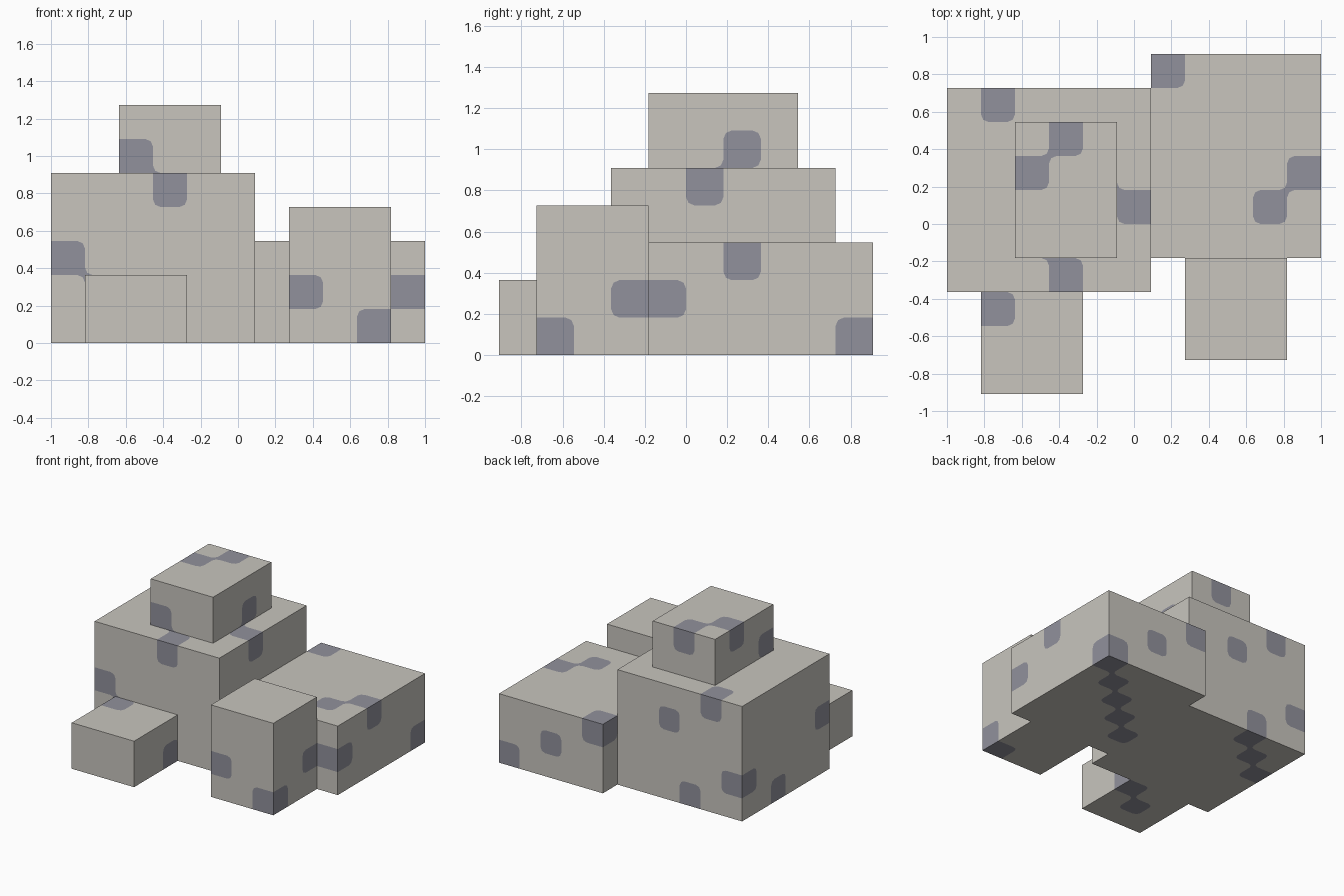
import bpy, bmesh
from collections import defaultdict
from mathutils import Vector

if "Cube" in bpy.data.objects:
    bpy.data.objects.remove(bpy.data.objects["Cube"])

U = 2 / 11                      # one grid cell
CUT = 0.22                      # rounding of spot corners, as a share of a cell

def material(name, rgb):
    m = bpy.data.materials.new(name)
    m.diffuse_color = (*rgb, 1)
    m.use_nodes = True
    m.node_tree.nodes["Principled BSDF"].inputs["Base Color"].default_value = m.diffuse_color
    return m

STONE = material("light stone", (0.578, 0.558, 0.515))
SPOT = material("dark grey spot", (0.285, 0.285, 0.332))

# Stone blocks in grid cells: low corner, high corner
BLOCKS = {
    "main_block": ((0, 3, 0), (6, 9, 5)),
    "top_block": ((2, 4, 5), (5, 8, 7)),
    "right_block": ((6, 4, 0), (11, 10, 3)),
    "front_right_block": ((7, 1, 0), (10, 4, 4)),
    "front_left_block": ((1, 0, 0), (4, 3, 2)),
}
# Cells of the diagonal pattern that stay plain
PLAIN = {(0, 7, 4), (8, 4, 2), (4, 3, 0), (5, 4, 0),
         (5, 3, 3), (1, 0, 0), (0, 5, 3), (5, 8, 2)}

def is_spot(c):
    return (c[0] - c[1] + 2 * c[2]) % 7 == 1 and c not in PLAIN

# Fill the cells
owner = {}
for name, (lo, hi) in BLOCKS.items():
    for i in range(lo[0], hi[0]):
        for j in range(lo[1], hi[1]):
            for k in range(lo[2], hi[2]):
                owner[(i, j, k)] = name

# Collect the outer cell faces
faces = []                      # (block name, corner points, is dark)
for c, name in owner.items():
    for a in range(3):
        for s in (-1, 1):
            n = list(c)
            n[a] += s
            if tuple(n) in owner:
                continue
            quad = []
            for d1, d2 in ((0, 0), (1, 0), (1, 1), (0, 1)):
                p = list(c)
                p[a] += s > 0
                p[(a + 1) % 3] += d1
                p[(a + 2) % 3] += d2
                quad.append(tuple(p))
            faces.append((name, quad if s > 0 else quad[::-1], is_spot(c)))

at_corner, at_edge = defaultdict(list), defaultdict(list)
for n, (_, q, _d) in enumerate(faces):
    for t in range(4):
        at_corner[q[t]].append(n)
        at_edge[frozenset((q[t], q[(t + 1) % 4]))].append(n)

def corner_is_dark(n, t):
    """Round lone spot corners; bridge spots that meet diagonally."""
    _, q, dark = faces[n]
    if dark:
        return any(faces[m][2] for m in at_corner[q[t]] if m != n)
    return all(any(faces[m][2] for m in at_edge[frozenset((q[t], q[o]))] if m != n)
               for o in ((t + 1) % 4, (t - 1) % 4))

def place(p):
    return Vector((p[0] * U - 1, (p[1] - 5) * U, p[2] * U))

# Build each block from its outer faces
meshes = {name: bmesh.new() for name in BLOCKS}

def add(bm, pts, dark):
    bm.faces.new([bm.verts.new(p) for p in pts]).material_index = int(dark)

for n, (name, q, dark) in enumerate(faces):
    bm = meshes[name]
    pts = [place(p) for p in q]
    centre = []
    for t in range(4):
        p = pts[t]
        if corner_is_dark(n, t) == dark:
            centre.append(p)
            continue
        to_next, to_prev = (pts[(t + 1) % 4] - p) * CUT, (pts[t - 1] - p) * CUT
        arc = [p + to_prev, p + (to_prev + to_next) * 0.3, p + to_next]
        centre += arc
        add(bm, [p] + arc[::-1], not dark)
    add(bm, centre, dark)

for name, bm in meshes.items():
    bmesh.ops.remove_doubles(bm, verts=bm.verts, dist=0.0005)
    me = bpy.data.meshes.new(name)
    bm.to_mesh(me)
    bm.free()
    me.materials.append(STONE)
    me.materials.append(SPOT)
    bpy.context.collection.objects.link(bpy.data.objects.new(name, me))
